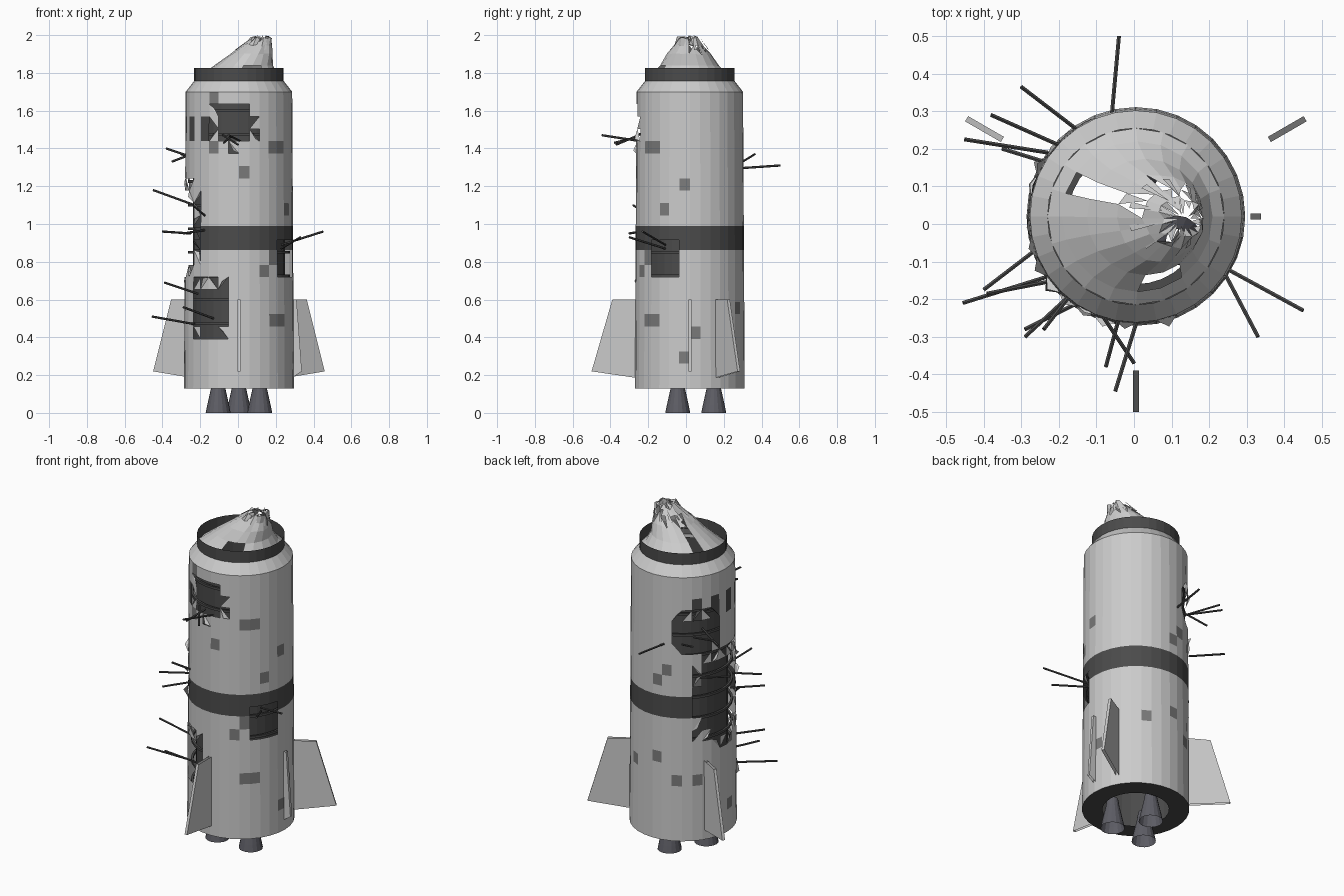
import bpy, bmesh, math, random
from mathutils import Vector

if "Cube" in bpy.data.objects:
    bpy.data.objects.remove(bpy.data.objects["Cube"])

random.seed(4)
CX, CY = 0.005, 0.02          # rocket axis
N = 32                        # hull sides


def mat(name, r, g, b):
    m = bpy.data.materials.new(name)
    m.diffuse_color = (r, g, b, 1)
    m.use_nodes = True
    m.node_tree.nodes["Principled BSDF"].inputs["Base Color"].default_value = m.diffuse_color
    return m


DARK = mat("charred_metal", 0.07, 0.07, 0.07)
PATCH = mat("scorched_panel", 0.2, 0.2, 0.2)
BELL = mat("engine_metal", 0.11, 0.11, 0.13)
LIGHT = mat("hull_metal", 0.55, 0.55, 0.55)


def finish(name, bm, *mats):
    me = bpy.data.meshes.new(name)
    bm.to_mesh(me)
    bm.free()
    for m in mats:
        me.materials.append(m)
    ob = bpy.data.objects.new(name, me)
    bpy.context.collection.objects.link(ob)
    return ob


def polar(r, deg, z, cx=CX, cy=CY):
    a = math.radians(deg)
    return Vector((cx + r * math.cos(a), cy + r * math.sin(a), z))


def lathe(name, profile, n, m, cx=CX, cy=CY, closed=False):
    """Revolve (radius, z) points into an open or closed shell."""
    bm = bmesh.new()
    rings = [[bm.verts.new(polar(r, 360 * i / n, z, cx, cy)) for i in range(n)]
             for r, z in profile]
    pairs = list(zip(rings, rings[1:]))
    if closed:
        pairs.append((rings[-1], rings[0]))
    for lo, hi in pairs:
        for i in range(n):
            k = (i + 1) % n
            bm.faces.new((lo[i], lo[k], hi[k], hi[i]))
    return finish(name, bm, m)


# Damage holes: centre angle, half angle, centre z, half height
HOLES = [(263, 20, 1.53, 0.10), (236, 22, 0.55, 0.13), (332, 15, 0.82, 0.10),
         (177, 37, 0.97, 0.23), (140, 25, 1.36, 0.11)]


def damage(deg, z):
    best = 9
    for a, da, zc, dz in HOLES:
        d = (deg - a + 180) % 360 - 180
        best = min(best, (abs(d / da) ** 3 + abs((z - zc) / dz) ** 3) ** (1 / 3))
    return best


# Panelled hull with torn holes, dark band and window slots
bm = bmesh.new()
ROWS = 24
zs = [0.13 + 1.57 * j / ROWS for j in range(ROWS + 1)]
zs[11], zs[13] = 0.862, 0.99
step = 360 / N
hull_r = lambda z: 0.291 - 0.009 * (z - 0.13) / 1.57
grid = [[bm.verts.new(polar(hull_r(z), i * step, z)) for i in range(N)] for z in zs]
for j in range(ROWS):
    zm = (zs[j] + zs[j + 1]) / 2
    for i in range(N):
        k = (i + 1) % N
        deg = (i + 0.5) * step
        d = damage(deg, zm)
        quad = [grid[j][i], grid[j][k], grid[j + 1][k], grid[j + 1][i]]
        if j in (11, 12) or (j in (20, 21) and i in (12, 14, 16, 18, 20)):
            tone = 1
        else:
            tone = 2 if random.random() < 0.035 else 0
        if d < 1:
            continue
        if d < 1.25:
            # torn panel: triangle remnant plus a bent flap
            s = random.randrange(4)
            f = bm.faces.new([quad[s], quad[(s + 1) % 4], quad[(s + 2) % 4]])
            f.material_index = tone
            a, b = quad[s], quad[(s + 2) % 4]
            out = polar(hull_r(zm) + random.uniform(-0.02, 0.025), deg,
                        zm + random.uniform(-0.03, 0.03))
            f = bm.faces.new([bm.verts.new(a.co), bm.verts.new(b.co), bm.verts.new(out)])
            f.material_index = tone
            continue
        bm.faces.new(quad).material_index = tone
finish("hull", bm, LIGHT, DARK, PATCH)

# Shoulder, collar, inner liner, base ring
lathe("shoulder", [(0.282, 1.70), (0.235, 1.76)], N, LIGHT)
lathe("collar_band", [(0.237, 1.755), (0.237, 1.825)], N, DARK)
lathe("inner_liner", [(0.243, 0.13), (0.243, 1.70)], N, DARK)
lathe("base_ring", [(0.18, 0.13), (0.291, 0.13)], N, DARK)

# Structural hoops seen through the holes
for q in range(11):
    z = 0.35 + 0.125 * q
    lathe("rib_hoop", [(0.258, z - 0.007), (0.270, z - 0.007),
                       (0.270, z + 0.007), (0.258, z + 0.007)], N, DARK, closed=True)

# Crumpled, leaning nose cone: radius, z, axis shift in x
NOSE = [(0.235, 1.76, 0), (0.20, 1.79, 0.004), (0.155, 1.84, 0.025),
        (0.115, 1.90, 0.065), (0.08, 1.945, 0.095), (0.052, 1.98, 0.115)]
S = 20
bm = bmesh.new()
rings = []
for j, (r, z, dx) in enumerate(NOSE):
    w = max(0, j - 2) * 0.0045
    rings.append([bm.verts.new(polar(r + random.uniform(-w, w), i * 360 / S,
                                     z + random.uniform(-w, w), CX + dx, CY - dx * 0.05))
                  for i in range(S)])
GAPS = {(1, 8), (2, 8), (1, 16), (1, 15)}
for j in range(len(NOSE) - 1):
    for i in range(S):
        if (j, i) in GAPS:
            continue
        k = (i + 1) % S
        q = [rings[j][i], rings[j][k], rings[j + 1][k], rings[j + 1][i]]
        if j >= 3 and random.random() < 0.3:
            q.pop(random.choice((2, 3)))
        bm.faces.new(q)
for i in range(S):
    # splintered tip
    k = (i + 1) % S
    tip = polar(random.uniform(0.0, 0.045), i * 360 / S, random.uniform(1.985, 2.0),
                CX + 0.122, CY - 0.006)
    if i == 0:
        tip.z = 2.0
    bm.faces.new([rings[-1][i], rings[-1][k], bm.verts.new(tip)])
    if i % 2:
        a = i * 360 / S
        pts = [polar(r, a + da, z, CX + dx, CY) for r, da, z, dx in
               ((0.10, -5, 1.92, 0.08), (0.10, 5, 1.925, 0.08), (0.05, 0, 1.99, 0.12))]
        bm.faces.new([bm.verts.new(p) for p in pts])
finish("nose_cone", bm, LIGHT)

# Engine bells
for a in (90, 210, 330):
    c = polar(0.127, a, 0)
    lathe("engine_bell", [(0.066, 0.0), (0.058, 0.04), (0.038, 0.13), (0.03, 0.18)],
          16, BELL, c.x, c.y)


# Fins: open at the top and bottom edges
def fin(name, deg, top_r, tip_r, m, t=0.008):
    bm = bmesh.new()
    a = math.radians(deg)
    side = Vector((-math.sin(a), math.cos(a), 0)) * t
    pts = [polar(0.28, deg, 0.185), polar(tip_r, deg, 0.22),
           polar(top_r, deg, 0.60), polar(0.28, deg, 0.60)]
    l = [bm.verts.new(p + side) for p in pts]
    r = [bm.verts.new(p - side) for p in pts]
    bm.faces.new(l)
    bm.faces.new(r[::-1])
    bm.faces.new((l[1], r[1], r[2], l[2]))
    finish(name, bm, m)


for a in (30, 150, 270):
    fin("fin", a, 0.41, 0.52, LIGHT)
fin("fin_stub", 0, 0.305, 0.333, LIGHT)

# Bent rods sticking out of the holes (start, end)
RODS = [((-.06, .28, 1.295), (-.04, .5, 1.31)), ((-.15, .25, 1.3), (-.30, .365, 1.37)),
        ((-.2, .21, 1.34), (-.38, .29, 1.40)), ((-.23, .19, 1.1), (-.45, .225, 1.18)),
        ((-.22, .16, 1.38), (-.35, .2, 1.33)), ((-.25, -.06, .95), (-.40, -.175, .96)),
        ((-.23, -.14, .47), (-.455, -.21, .51)), ((-.21, -.15, .63), (-.39, -.185, .69)),
        ((-.16, -.18, .97), (-.29, -.3, .95)), ((-.17, -.19, 1.04), (-.24, -.28, 1.10)),
        ((-.13, -.2, .5), (-.29, -.28, .56)), ((.23, -.11, .89), (.45, -.23, .96)),
        ((.23, -.11, .87), (.33, -.3, .93)), ((.01, -.25, 1.44), (-.05, -.445, 1.47)),
        ((-.04, -.25, 1.46), (-.075, -.38, 1.43)), ((-.08, -.25, 1.47), (0, -.37, 1.42))]
for p, q in RODS:
    p, q = Vector(p), Vector(q)
    bpy.ops.mesh.primitive_cylinder_add(vertices=6, radius=0.006, depth=(q - p).length,
                                        location=(p + q) / 2)
    ob = bpy.context.object
    ob.name = "broken_rod"
    ob.rotation_euler = (q - p).to_track_quat('Z', 'Y').to_euler()
    ob.data.materials.append(DARK)
